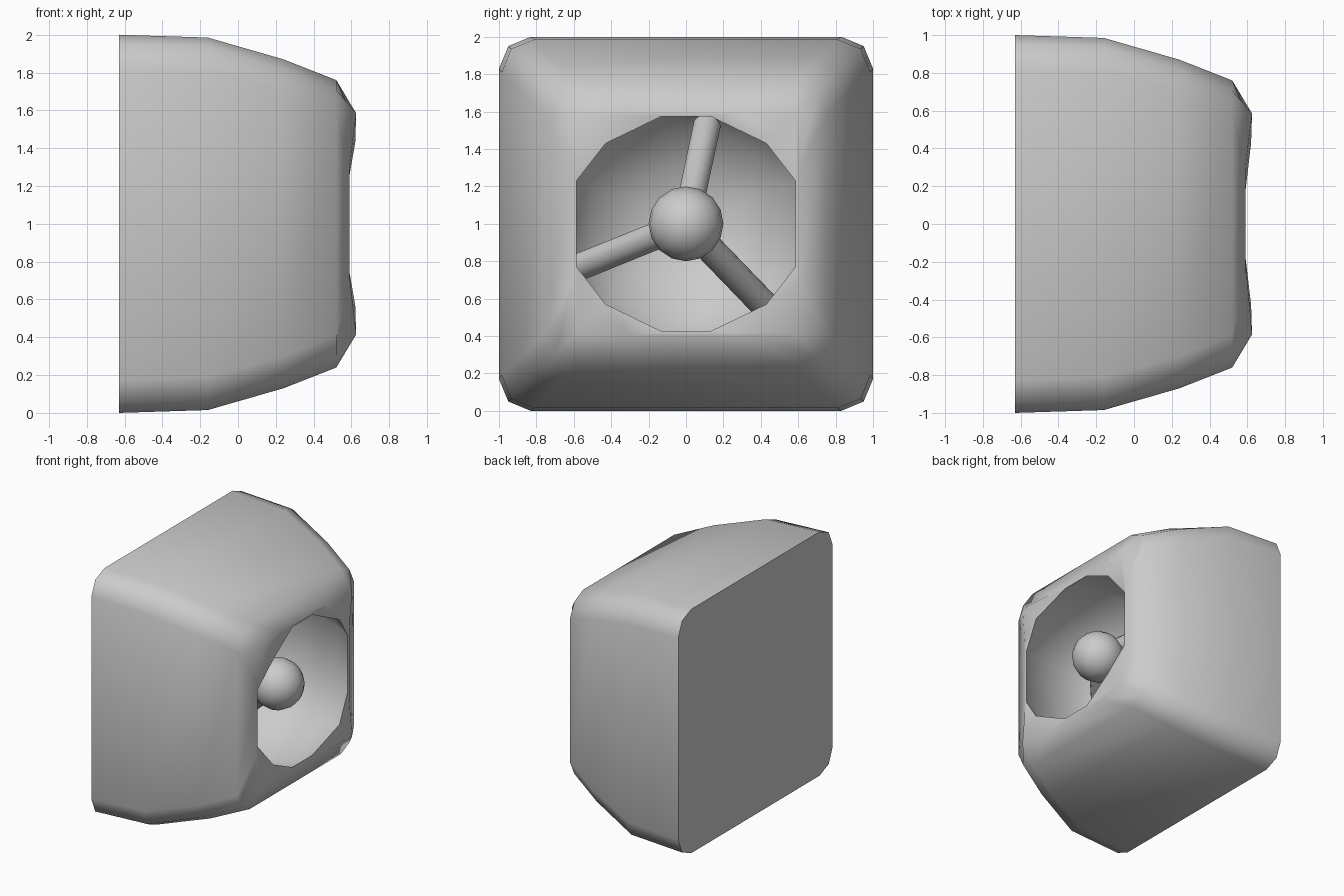
import bpy, bmesh, math
from mathutils import Vector

if "Cube" in bpy.data.objects:
    bpy.data.objects.remove(bpy.data.objects["Cube"], do_unlink=True)

grey = bpy.data.materials.new("light_grey")
grey.use_nodes = True
colour = (0.6, 0.6, 0.6, 1)
grey.diffuse_color = colour
grey.node_tree.nodes["Principled BSDF"].inputs["Base Color"].default_value = colour


def finish(obj, angle):
    """Assign the material and shade smooth, keeping hard edges."""
    obj.data.materials.clear()
    obj.data.materials.append(grey)
    bpy.ops.object.select_all(action='DESELECT')
    obj.select_set(True)
    bpy.context.view_layer.objects.active = obj
    bpy.ops.object.shade_smooth_by_angle(angle=math.radians(angle))


def ring(x_side, x_corner, a, h, d, b, h2):
    """Twelve-point rounded square: three points at each corner."""
    points = []
    for sy, sz in ((1, 1), (1, -1), (-1, -1), (-1, 1)):
        corner = [(x_side, sy * a, sz * h), (x_corner, sy * d, sz * d),
                  (x_side, sy * h2, sz * b)]
        points += corner if sy == sz else corner[::-1]
    return [Vector((x, y, z + 1)) for x, y, z in points]


def square(x, h, c, d):
    return ring(x, x, c, h, d, c, h)


# Housing: rounded square shell narrowing to the mouth
rim = ring(0.585, 0.62, 0.13, 0.575, 0.43, 0.23, 0.585)
rings = [square(-0.63, 1.0, 0.83, 0.95),
         square(-0.16, 0.985, 0.81, 0.935),
         square(0.24, 0.87, 0.70, 0.815),
         square(0.52, 0.76, 0.59, 0.705),
         ring(0.59, 0.625, 0.30, 0.60, 0.585, 0.30, 0.60),
         rim]

# Hollow: spherical cavity behind the mouth
bowl_x, bowl_r = 0.15, 0.75
for deg in (65, 90, 112, 134, 156):
    t = math.radians(deg)
    x, r = bowl_x + bowl_r * math.cos(t), bowl_r * math.sin(t)
    loop = []
    for p in rim:
        flat = Vector((0, p.y, p.z - 1)).normalized() * r
        loop.append(Vector((x, flat.y, flat.z + 1)))
    rings.append(loop)

bm = bmesh.new()
loops = [[bm.verts.new(p) for p in r] for r in rings]
for first, second in zip(loops, loops[1:]):
    for i in range(12):
        j = (i + 1) % 12
        bm.faces.new((first[i], first[j], second[j], second[i]))
bm.faces.new(loops[0])
pole = bm.verts.new((bowl_x - bowl_r, 0, 1))
for i in range(12):
    bm.faces.new((loops[-1][i], loops[-1][(i + 1) % 12], pole))
bmesh.ops.recalc_face_normals(bm, faces=bm.faces)
mesh = bpy.data.meshes.new("housing")
bm.to_mesh(mesh)
bm.free()
housing = bpy.data.objects.new("housing", mesh)
bpy.context.collection.objects.link(housing)
finish(housing, 62)

# Central ball
hub = Vector((0.36, 0, 1))
bpy.ops.mesh.primitive_uv_sphere_add(segments=16, ring_count=10, radius=0.2,
                                     location=hub, rotation=(0, math.pi / 2, 0))
ball = bpy.context.object
ball.name = "centre_ball"
finish(ball, 60)

# Three struts leaning back from the ball to the cavity wall
for name, deg, reach, back in (("upper_strut", 78, 0.54, 0.70),
                               ("front_strut", 202, 0.70, 0.60),
                               ("rear_strut", -46, 0.70, 0.60)):
    t = math.radians(deg)
    along = Vector((-back, reach * math.cos(t), reach * math.sin(t)))
    bpy.ops.mesh.primitive_cylinder_add(vertices=12, radius=0.075, depth=along.length,
                                        location=hub + along / 2)
    strut = bpy.context.object
    strut.name = name
    strut.rotation_euler = along.to_track_quat('Z', 'Y').to_euler()
    finish(strut, 45)
